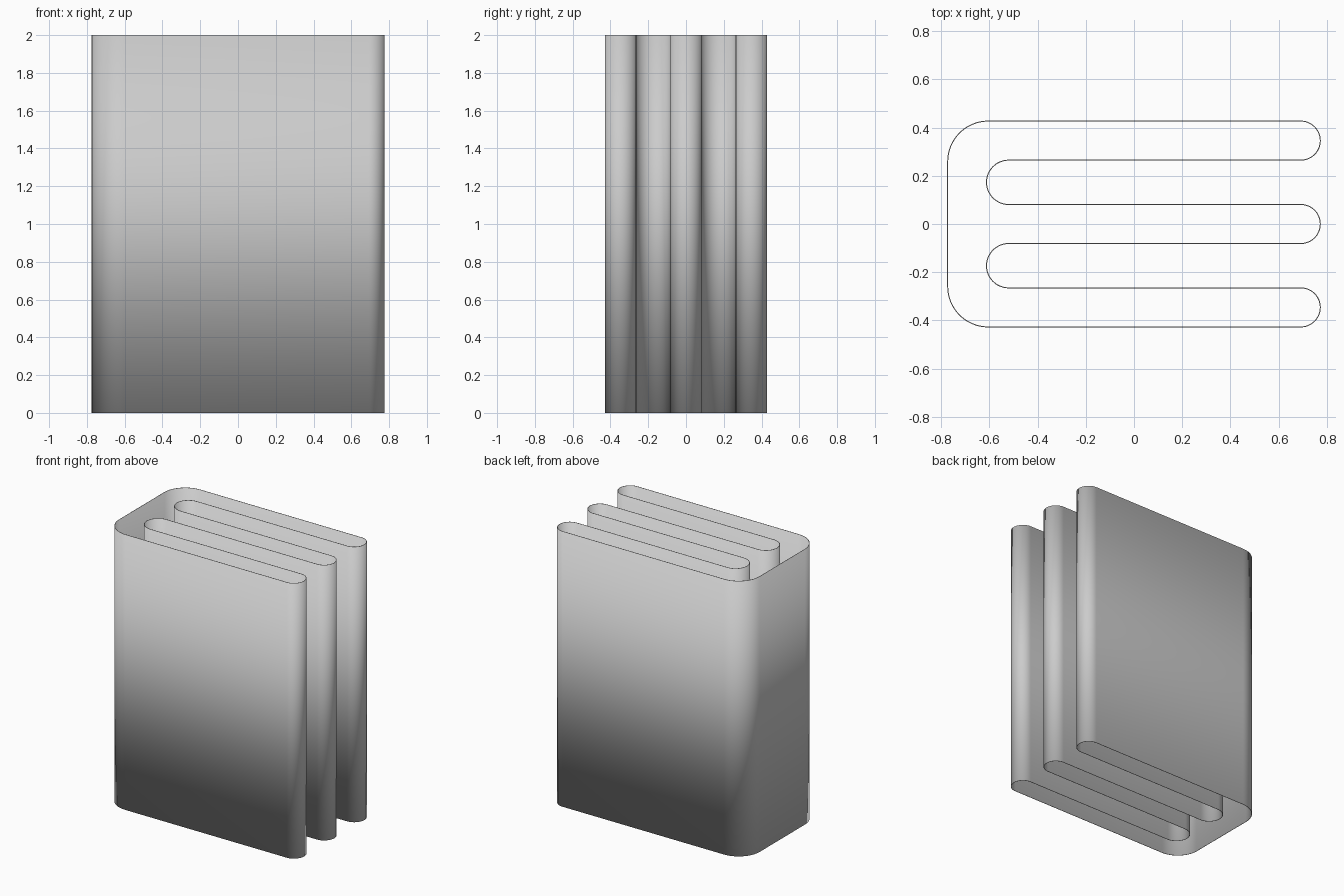
import bpy
import bmesh
from math import sin, cos, pi

cube = bpy.data.objects.get("Cube")
if cube:
    bpy.data.objects.remove(cube, do_unlink=True)

HEIGHT = 2.0
TIP_X, BACK_X, GAP_X = 0.775, -0.775, -0.61   # finger tips, spine, gap ends
FINGER_R, GAP_R, CORNER_R = 0.083, 0.09, 0.17
PITCH = 2 * (FINGER_R + GAP_R)
SIDE_Y = PITCH + FINGER_R
WALL = 0.004

grey = bpy.data.materials.new("plain_grey")
grey.use_nodes = True
colour = (0.6, 0.6, 0.6, 1)
grey.diffuse_color = colour
grey.node_tree.nodes["Principled BSDF"].inputs["Base Color"].default_value = colour


def arc(cx, cy, r, start, end, steps):
    """Points along an arc, angles in half turns."""
    angles = [pi * (start + (end - start) * i / steps) for i in range(steps + 1)]
    return [(cx + r * cos(a), cy + r * sin(a)) for a in angles]


# Outline: three rounded fingers with rounded gaps, then the spine corners
outline = []
for i in (-1, 0, 1):
    outline += arc(TIP_X - FINGER_R, i * PITCH, FINGER_R, -0.5, 0.5, 24)
    if i < 1:
        outline += arc(GAP_X + GAP_R, (i + 0.5) * PITCH, GAP_R, 1.5, 0.5, 24)
corner_x, corner_y = BACK_X + CORNER_R, SIDE_Y - CORNER_R
outline += arc(corner_x, corner_y, CORNER_R, 0.5, 1, 16)
outline += arc(corner_x, -corner_y, CORNER_R, 1, 1.5, 16)

# Open-ended folded wall swept upwards
bm = bmesh.new()
low = [bm.verts.new((x, y, 0)) for x, y in outline]
high = [bm.verts.new((x, y, HEIGHT)) for x, y in outline]
for i in range(len(outline)):
    j = (i + 1) % len(outline)
    bm.faces.new((low[i], low[j], high[j], high[i]))
mesh = bpy.data.meshes.new("folded_wall")
bm.to_mesh(mesh)
bm.free()
mesh.materials.append(grey)
wall = bpy.data.objects.new("folded_wall", mesh)
bpy.context.collection.objects.link(wall)

# Thin wall thickness, kept inside the outline
thick = wall.modifiers.new("thickness", 'SOLIDIFY')
thick.thickness = WALL
thick.offset = -1

bpy.context.view_layer.objects.active = wall
wall.select_set(True)
bpy.ops.object.shade_smooth_by_angle(angle=pi / 6)
